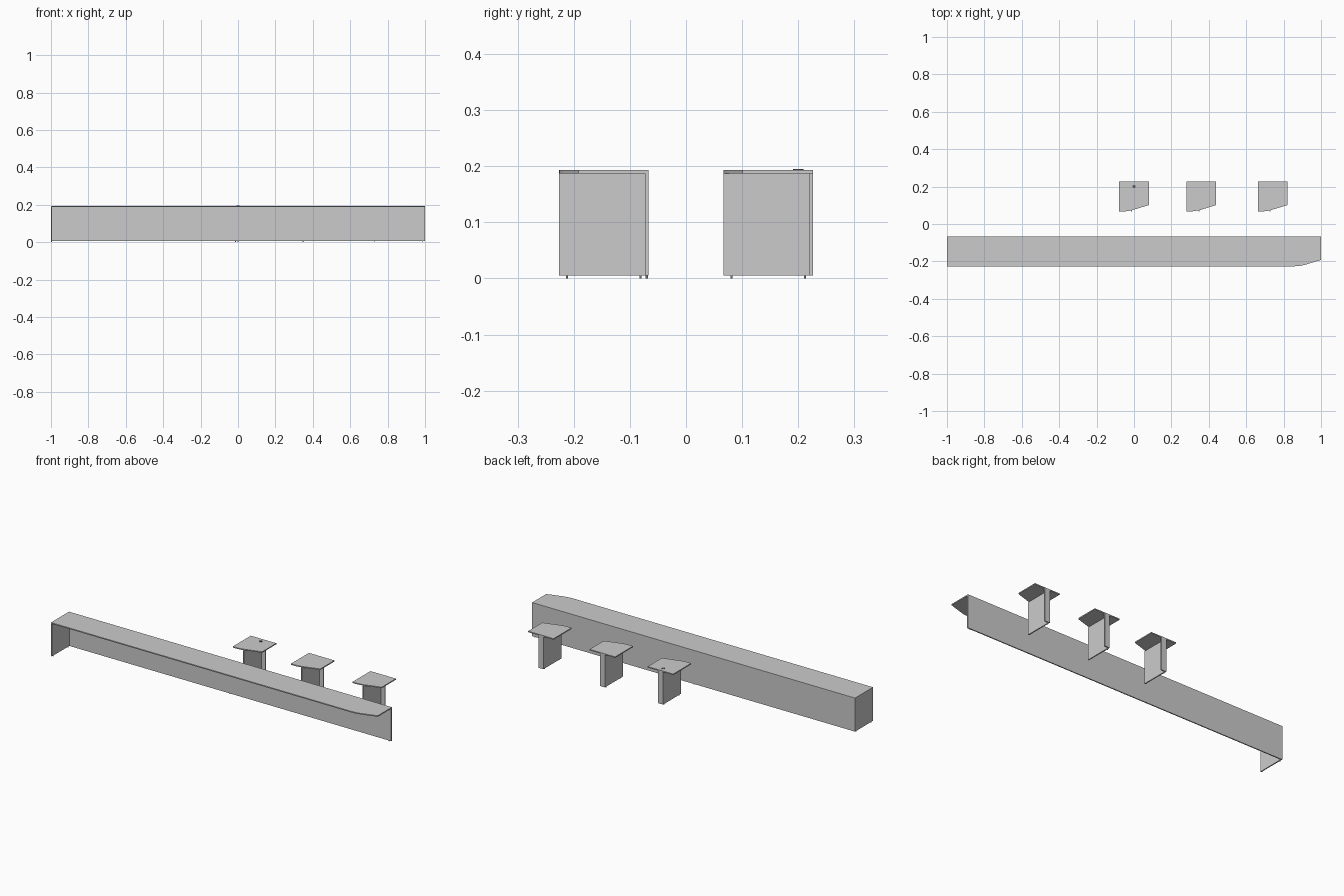
import bpy, bmesh, math

if "Cube" in bpy.data.objects:
    bpy.data.objects.remove(bpy.data.objects["Cube"])

T = 0.006                    # board thickness
Z0, Z1, Z2 = 0.005, 0.187, 0.193   # foot top, panel top, worktop surface
DEPTH = 0.159


def prism(name, outline, z_low, z_high):
    """Extrude a flat outline into a solid board."""
    bm = bmesh.new()
    face = bm.faces.new([bm.verts.new((x, y, z_low)) for x, y in outline])
    ext = bmesh.ops.extrude_face_region(bm, geom=[face])
    for v in ext["geom"]:
        if isinstance(v, bmesh.types.BMVert):
            v.co.z = z_high
    bmesh.ops.recalc_face_normals(bm, faces=bm.faces)
    mesh = bpy.data.meshes.new(name)
    bm.to_mesh(mesh)
    bm.free()
    ob = bpy.data.objects.new(name, mesh)
    bpy.context.collection.objects.link(ob)
    return ob


def board(name, x0, x1, y0, y1, z0, z1):
    return prism(name, [(x0, y0), (x1, y0), (x1, y1), (x0, y1)], z0, z1)


def disc(name, x, y, r, z0, z1, n=16):
    pts = [(x + r * math.cos(2 * math.pi * i / n),
            y + r * math.sin(2 * math.pi * i / n)) for i in range(n)]
    return prism(name, pts, z0, z1)


def worktop(name, x0, x1, y0):
    """Top with an angled front right corner blended by a soft curve."""
    a, c, b = (x1 - 0.145, y0), (x1 - 0.112, y0), (x1 - 0.08, y0 + 0.0097)
    curve = []
    for i in range(9):
        t = i / 8
        curve.append(tuple((1 - t) ** 2 * a[k] + 2 * t * (1 - t) * c[k]
                           + t * t * b[k] for k in range(2)))
    y1 = y0 + DEPTH
    pts = [(x0, y0)] + curve + [(x1, y0 + 0.034), (x1, y1), (x0, y1)]
    return prism(name, pts, Z1, Z2)


def unit(name, top_x, leg_x, y0, foot_xs):
    """Worktop on an L of side panel and back panel, with small feet."""
    y1 = y0 + DEPTH
    worktop(name + "_top", top_x[0], top_x[1], y0)
    board(name + "_side_panel", leg_x[0], leg_x[0] + T, y0, y1, Z0, Z1)
    board(name + "_back_panel", leg_x[0] + T, leg_x[1], y1 - T, y1, Z0, Z1)
    # feet under the side panel, then along the back panel
    sx = leg_x[0] + T / 2
    for i, y in enumerate((y0 + 0.014, y1 - 0.014)):
        disc(f"{name}_side_foot_{i}", sx, y, 0.002, 0, Z0, 10)
    for i, x in enumerate(foot_xs):
        disc(f"{name}_back_foot_{i}", x, y1 - T / 2, 0.002, 0, Z0, 10)


# long counter
unit("counter", (-1, 1), (-1, 1), -0.226, (0, 0.985))

# three small tables
for i, cx in enumerate((0.0, 0.36, 0.741)):
    unit(f"table_{i}", (cx - 0.079, cx + 0.079), (cx - 0.016, cx + 0.015),
         0.067, ())

# cable grommet on the first table
grommet = disc("cable_grommet", 0, 0.2, 0.009, Z2, 0.195, 24)
mat = bpy.data.materials.new("dark_grey")
mat.diffuse_color = (0.12, 0.12, 0.13, 1)
mat.use_nodes = True
mat.node_tree.nodes["Principled BSDF"].inputs["Base Color"].default_value = mat.diffuse_color
grommet.data.materials.append(mat)
